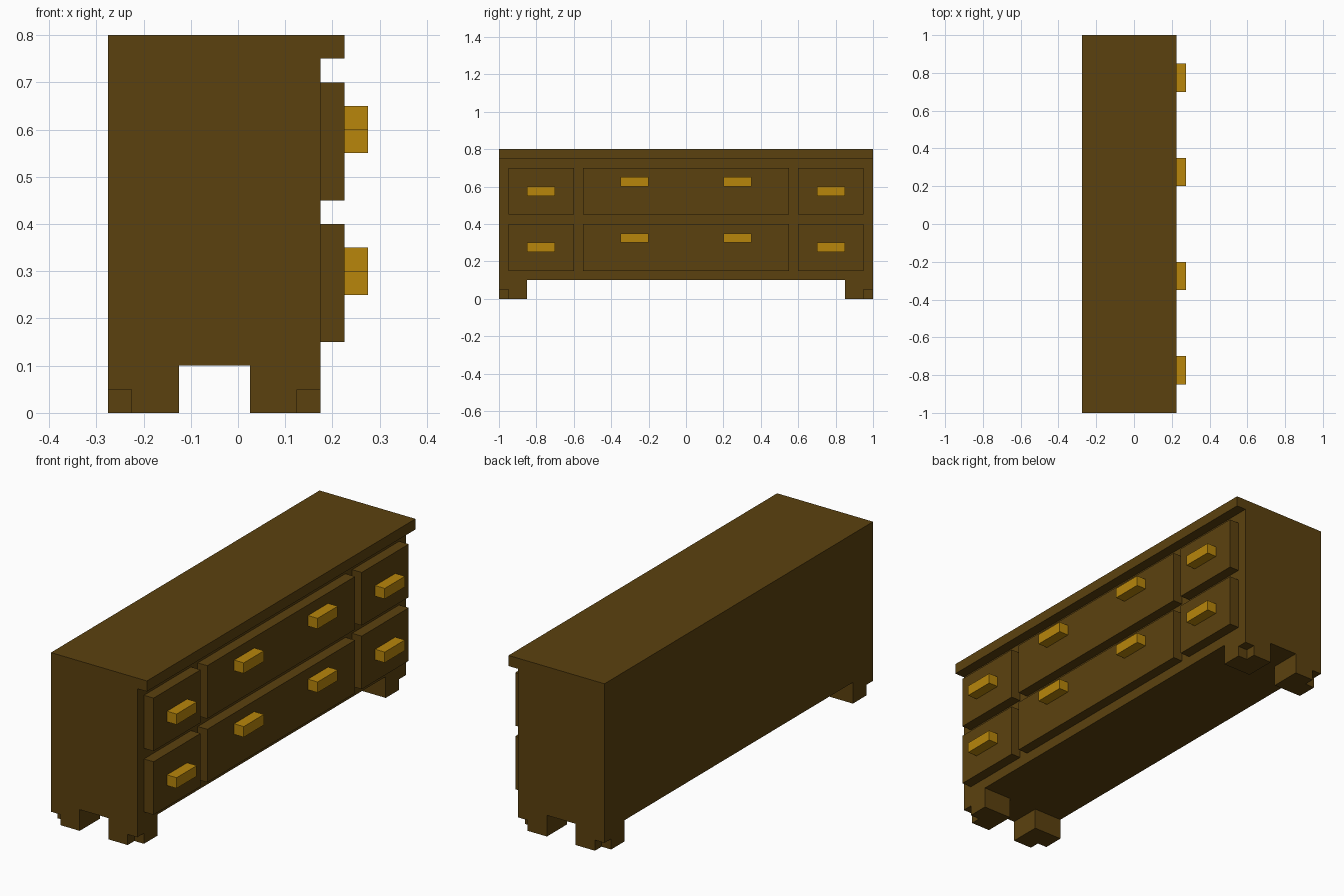
import bpy, bmesh
from mathutils import Vector

if "Cube" in bpy.data.objects:
    bpy.data.objects.remove(bpy.data.objects["Cube"])


def material(name, rgb):
    m = bpy.data.materials.new(name)
    m.diffuse_color = (*rgb, 1.0)
    m.use_nodes = True
    m.node_tree.nodes["Principled BSDF"].inputs["Base Color"].default_value = m.diffuse_color
    return m


WOOD = material("dark_wood", (0.105, 0.053, 0.0045))
BRASS = material("brass", (0.479, 0.238, 0.0033))


def prism(name, points, offset, mat):
    """Extrude a closed 3D outline along offset."""
    bm = bmesh.new()
    face = bm.faces.new([bm.verts.new(p) for p in points])
    new = bmesh.ops.extrude_face_region(bm, geom=[face], use_keep_orig=True)["geom"]
    bmesh.ops.translate(bm, vec=Vector(offset),
                        verts=[g for g in new if isinstance(g, bmesh.types.BMVert)])
    bmesh.ops.recalc_face_normals(bm, faces=bm.faces)
    mesh = bpy.data.meshes.new(name)
    bm.to_mesh(mesh)
    bm.free()
    mesh.materials.append(mat)
    obj = bpy.data.objects.new(name, mesh)
    bpy.context.collection.objects.link(obj)
    return obj


def box(name, x, y, z, mat):
    pts = [(x[0], y[0], z[0]), (x[1], y[0], z[0]), (x[1], y[1], z[0]), (x[0], y[1], z[0])]
    return prism(name, pts, (0, 0, z[1] - z[0]), mat)


BACK, FRONT, TOP_EDGE, PULL = -0.275, 0.175, 0.225, 0.275

# Cabinet body with overhanging top, from its side profile
side = [(BACK, 0.1), (FRONT, 0.1), (FRONT, 0.75), (TOP_EDGE, 0.75), (TOP_EDGE, 0.8), (BACK, 0.8)]
prism("cabinet", [(x, -1, z) for x, z in side], (0, 2, 0), WOOD)

# Feet: square block above, outer corner notched out below
for corner_x, dx in ((BACK, 1), (FRONT, -1)):
    for sy in (-1, 1):
        def at(a, b, z):
            return (corner_x + dx * a, sy * (1 - b), z)
        upper = [(0, 0), (0.15, 0), (0.15, 0.15), (0, 0.15)]
        lower = [(0.05, 0), (0.15, 0), (0.15, 0.15), (0, 0.15), (0, 0.05), (0.05, 0.05)]
        prism("foot_block", [at(a, b, 0.05) for a, b in upper], (0, 0, 0.05), WOOD)
        prism("foot_base", [at(a, b, 0) for a, b in lower], (0, 0, 0.05), WOOD)

# Two rows of drawers with their handles
for z in (0.15, 0.45):
    box("wide_drawer", (FRONT, TOP_EDGE), (-0.55, 0.55), (z, z + 0.25), WOOD)
    for s in (-1, 1):
        box("small_drawer", (FRONT, TOP_EDGE), sorted((s * 0.6, s * 0.95)), (z, z + 0.25), WOOD)
        box("small_drawer_handle", (TOP_EDGE, PULL), sorted((s * 0.7, s * 0.85)),
            (z + 0.1, z + 0.15), BRASS)
        box("wide_drawer_handle", (TOP_EDGE, PULL), sorted((s * 0.2, s * 0.35)),
            (z + 0.15, z + 0.2), BRASS)
